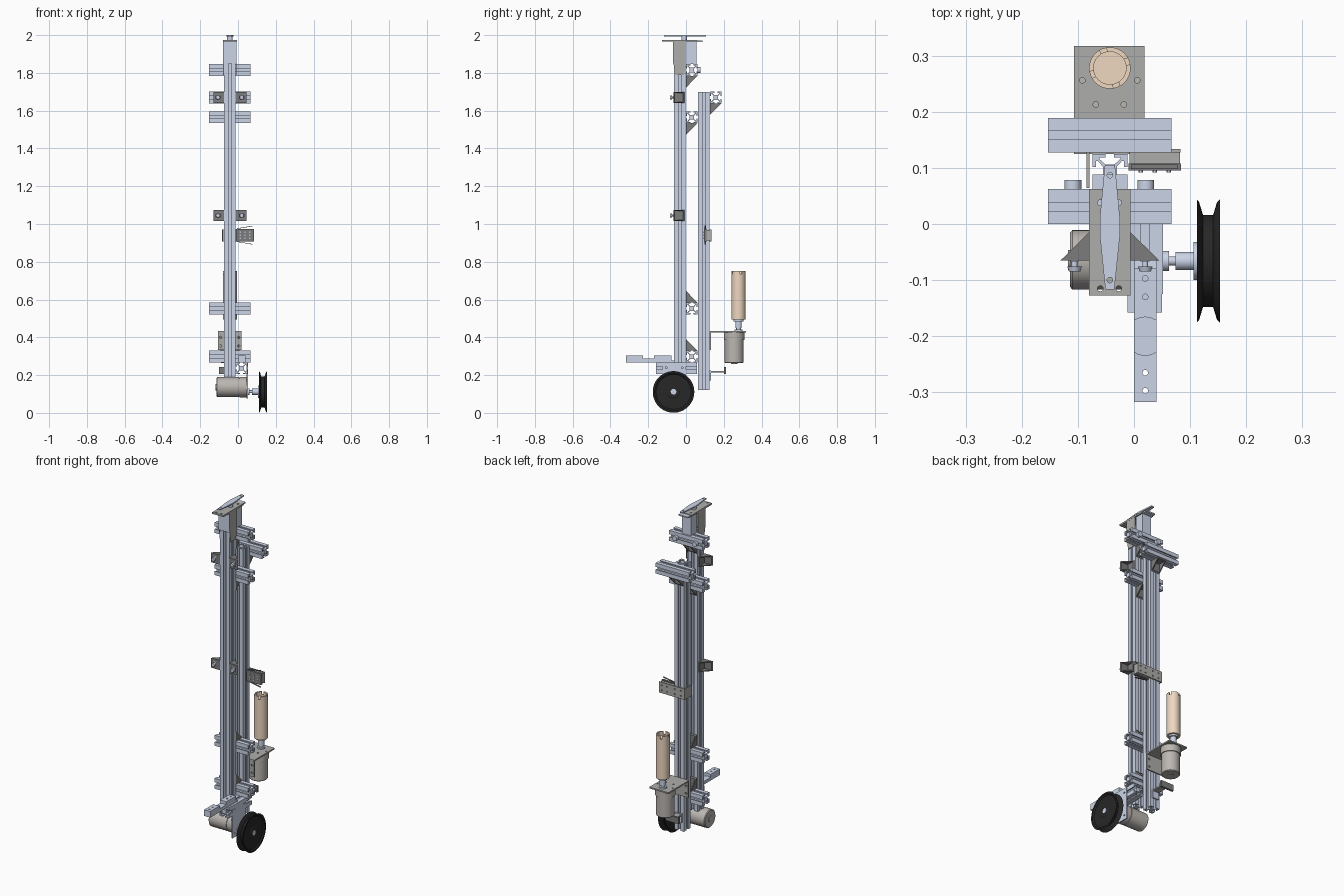
import bpy, bmesh
from math import cos, sin, pi, radians

if "Cube" in bpy.data.objects:
    bpy.data.objects.remove(bpy.data.objects["Cube"])

def material(name, r, g, b):
    m = bpy.data.materials.new(name)
    m.diffuse_color = (r, g, b, 1)
    m.use_nodes = True
    m.node_tree.nodes["Principled BSDF"].inputs["Base Color"].default_value = m.diffuse_color
    return m

BLUE = material("anodised_blue", .60, .66, .80)
TAN = material("copper_tan", .86, .68, .53)
BLACK = material("rubber_black", .02, .02, .02)
DARK = material("dark_grey", .20, .20, .20)
GREY = material("plate_grey", .42, .42, .41)
STEEL = material("motor_grey", .50, .47, .44)
CX = -.043   # centre line of the posts
S = .031     # half width of an extrusion

def make(name, bm, mat, smooth=False):
    bmesh.ops.recalc_face_normals(bm, faces=bm.faces)
    me = bpy.data.meshes.new(name)
    bm.to_mesh(me)
    bm.free()
    ob = bpy.data.objects.new(name, me)
    bpy.context.collection.objects.link(ob)
    me.materials.append(mat)
    if smooth:
        bpy.ops.object.select_all(action='DESELECT')
        ob.select_set(True)
        bpy.context.view_layer.objects.active = ob
        bpy.ops.object.shade_smooth_by_angle(angle=radians(30))
    return ob

def place(axis, u, v, t):
    return {'x': (t, u, v), 'y': (u, t, v), 'z': (u, v, t)}[axis]

def prism(name, pts, axis, t0, t1, mat, smooth=False):
    bm = bmesh.new()
    f = bm.faces.new([bm.verts.new(place(axis, u, v, t0)) for u, v in pts])
    ext = bmesh.ops.extrude_face_region(bm, geom=[f], use_keep_orig=True)
    for v in ext['geom']:
        if isinstance(v, bmesh.types.BMVert):
            v.co["xyz".index(axis)] = t1
    return make(name, bm, mat, smooth)

def box(name, x0, x1, y0, y1, z0, z1, mat):
    return prism(name, [(x0, y0), (x1, y0), (x1, y1), (x0, y1)], 'z', z0, z1, mat)

def lathe(name, axis, u, v, prof, mat, n=48):
    # prof: (position along axis, radius)
    bm = bmesh.new()
    rings = [[bm.verts.new(place(axis, u + r * cos(2 * pi * i / n), v + r * sin(2 * pi * i / n), t))
              for i in range(n)] for t, r in prof]
    for a, b in zip(rings, rings[1:]):
        for i in range(n):
            j = (i + 1) % n
            bm.faces.new((a[i], a[j], b[j], b[i]))
    bm.faces.new(rings[0])
    bm.faces.new(rings[-1])
    return make(name, bm, mat, True)

def cyl(name, axis, u, v, r, t0, t1, mat, n=32):
    return lathe(name, axis, u, v, [(t0, r), (t1, r)], mat, n)

def cut(ob, cutters):
    for c in cutters:
        m = ob.modifiers.new("cut", 'BOOLEAN')
        m.operation, m.object, m.solver = 'DIFFERENCE', c, 'EXACT'
    dg = bpy.context.evaluated_depsgraph_get()
    me = bpy.data.meshes.new_from_object(ob.evaluated_get(dg))
    ob.modifiers.clear()
    ob.data = me
    for c in cutters:
        bpy.data.objects.remove(c)

def drill(ob, axis, holes, r, t0, t1):
    cut(ob, [cyl("cutter", axis, u, v, r, t0, t1, DARK, 16) for u, v in holes])

def extrusion(name, axis, u, v, t0, t1):
    side = [(1, -.25), (.8, -.25), (.8, -.6), (.7, -.6), (.4, -.27), (.4, .27),
            (.7, .6), (.8, .6), (.8, .25), (1, .25), (1, 1)]
    pts = []
    for _ in range(4):
        pts += [(u + S * a, v + S * b) for a, b in side]
        side = [(-b, a) for a, b in side]
    return prism(name, pts, axis, t0, t1, BLUE)

def gusset(name, axis, c, half, corner, du, dv):
    # hollow corner bracket: two triangular cheeks and two legs
    u, v = corner
    tri = [(u, v), (u + du, v), (u, v + dv)]
    for k, t in enumerate((c - half, c + half - .005)):
        prism(f"{name}_cheek_{k}", tri, axis, t, t + .005, DARK)
    k = .1
    prism(name + "_leg_a", [(u, v), (u + du, v), (u + du * .9, v + dv * k), (u, v + dv * k)],
          axis, c - half, c + half, DARK)
    prism(name + "_leg_b", [(u, v), (u, v + dv), (u + du * k, v + dv * .9), (u + du * k, v)],
          axis, c - half, c + half, DARK)

# posts
extrusion("front_post", 'z', CX, -.033, .19, 1.85)
extrusion("rear_post", 'z', CX, .094, .12, 1.70)

# cross bars with their corner gussets
for i, (y, z, s) in enumerate([(.031, 1.815, -1), (.031, 1.565, -1), (.031, .553, 1),
                               (.031, .298, 1), (.158, 1.67, -1)]):
    extrusion(f"cross_bar_{i}", 'x', y, z, -.153, .067)
    gusset(f"bar_gusset_{i}", 'x', CX, .028, (y - S, z + s * S), .06, s * .062)
for x in (-.109, .021):
    cyl("cross_bar_bolt", 'y', x, 1.815, .015, .06, .078, BLUE)

# side brackets on the front post, with knobs
for z in (1.67, 1.045):
    for s in (-1, 1):
        x = CX + s * S
        gusset("side_gusset", 'z', z, .029, (x, -.065), s * .057, .056)
        kx = x + s * .032
        box("bracket_slot", kx - .008, kx + .008, -.0665, -.064, z - .016, z + .016, BLUE)
        lathe("bracket_knob", 'y', kx, z, [(-.06, .005), (-.076, .005), (-.076, .013), (-.085, .010)], BLUE, 20)

# head channel on top of the front post
box("head_front", -.078, -.008, -.070, -.065, 1.85, 1.967, BLUE)
for x in (-.079, -.011):
    prism("head_cheek", [(-.070, 1.967), (-.070, 1.88), (-.058, 1.79), (-.010, 1.79), (0, 1.84), (0, 1.967)],
          'x', x, x + .004, GREY)
box("head_rear_block", -.072, -.014, 0, .056, 1.848, 1.967, BLUE)
box("head_rear_tab", -.074, -.012, .056, .088, 1.964, 1.972, BLUE)
top = box("head_plate", -.080, -.006, -.127, .062, 1.965, 1.975, GREY)
drill(top, 'z', [(x, y) for x in (-.060, -.027) for y in (-.115, .038)], .005, 1.9, 2.1)
cyl("head_shaft", 'z', CX, -.01, .015, 1.974, 1.994, BLUE)
arm = prism("head_arm", [(CX - .008, -.117), (CX + .008, -.117), (CX + .018, -.02), (CX + .018, .01),
                         (CX + .009, .105), (CX - .009, .105), (CX - .018, .01), (CX - .018, -.02)],
            'z', 1.993, 2.0, BLUE)
drill(arm, 'z', [(CX, -.1), (CX, .087)], .005, 1.9, 2.1)

# foot beam and the stepped clamp bar on it
extrusion("foot_beam", 'y', .019, .237, -.158, .058)
bar = prism("clamp_bar", [(-.317, .268), (-.06, .268), (-.06, .276), (-.078, .278), (-.078, .305), (-.17, .305),
                          (-.17, .287), (-.228, .287), (-.228, .305), (-.317, .305)], 'x', 0, .04, BLUE)
drill(bar, 'z', [(.02, y) for y in (-.097, -.130, -.265, -.297)], .005, .2, .4)
saddle = cyl("cutter", 'z', .02, -.2, .034, .287, .4, BLUE)
cut(bar, [saddle])

# drive motor, mount plate and grooved wheel
MY = -.064
lathe("drive_motor", 'x', MY, .136, [(-.114, .048), (-.110, .053), (.004, .053), (.004, .050), (.008, .050),
                                     (.008, .054), (.046, .054)], STEEL)
cyl("motor_end_cap", 'x', MY, .136, .018, -.118, -.113, STEEL)
plate = box("drive_mount_plate", .046, .052, -.125, 0, .075, .268, BLUE)
drill(plate, 'x', [(y, z) for y in (-.105, -.02) for z in (.10, .24)], .005, 0, .1)
lathe("drive_coupling", 'x', -.066, .112, [(.05, .018), (.062, .018), (.062, .008), (.074, .008), (.074, .016),
                                           (.106, .016), (.106, .034), (.118, .034)], BLUE)
lathe("drive_wheel", 'x', -.066, .111, [(.118, .012), (.118, .092), (.112, .100), (.112, .110), (.116, .105),
      (.123, .082), (.141, .082), (.148, .105), (.153, .110), (.153, .100), (.147, .092), (.147, .035),
      (.150, .030), (.150, .012)], BLACK, 64)
cyl("wheel_axle", 'x', -.066, .112, .015, .11, .152, BLUE)

# rear motor on its angle bracket
shelf = box("rear_mount_shelf", -.107, .019, .125, .317, .426, .434, GREY)
drill(shelf, 'z', [(-.092, .256), (.006, .256), (-.068, .213), (-.018, .213)], .005, .4, .5)
back = box("rear_mount_back", -.107, .019, .125, .132, .333, .427, GREY)
drill(back, 'y', [(x, z) for x in (-.092, .004) for z in (.355, .40)], .006, .1, .2)
lathe("rear_motor", 'z', CX, .255, [(.264, .046), (.268, .050), (.385, .050), (.385, .055), (.426, .055)], STEEL)
cyl("rear_motor_cap", 'z', CX, .255, .018, .260, .265, STEEL)
lathe("spool_coupling", 'z', CX, .278, [(.43, .022), (.442, .022), (.442, .012), (.45, .012), (.45, .017),
                                        (.485, .017), (.485, .026), (.496, .026)], BLUE)

# winding spool with a notched rim
spool = lathe("winding_spool", 'z', CX, .278, [(.495, .037), (.752, .037), (.752, .029), (.728, .029)], TAN)
cutters = []
for k in range(4):
    a = radians(20 + 90 * k)
    d, w = (cos(a), sin(a)), (-sin(a) * .006, cos(a) * .006)
    p, q = [(CX + d[0] * r, .278 + d[1] * r) for r in (.022, .045)]
    cutters.append(prism("cutter", [(p[0] + w[0], p[1] + w[1]), (p[0] - w[0], p[1] - w[1]),
                                    (q[0] - w[0], q[1] - w[1]), (q[0] + w[0], q[1] + w[1])],
                         'z', .735, .8, TAN))
cut(spool, cutters)

# sensor carrier across the rear post
carrier = box("sensor_carrier", -.085, .083, .127, .134, .908, .972, GREY)
drill(carrier, 'y', [(x, z) for x in (-.06, -.02, .03, .065) for z in (.925, .955)], .004, .1, .2)
box("carrier_flange", -.085, -.079, .064, .13, .908, .972, GREY)
box("sensor_block", -.008, .082, .108, .127, .912, .968, GREY)
box("sensor_face", -.010, .084, .095, .108, .908, .974, DARK)
for x in (.012, .037, .062):
    for z in (.925, .941, .957):
        cyl("sensor_stud", 'y', x, z, .004, .092, .096, BLUE, 12)
for s in (-1, 1):
    z = .941 + s * .033
    prism("sensor_blade", [(-.005, z), (.078, z + s * .014), (.078, z + s * .017), (-.005, z + s * .003)],
          'y', .098, .106, DARK)

# end stop bracket low on the rear post
box("stop_tab", -.063, -.023, .125, .132, .172, .225, BLUE)
box("stop_arm", -.063, -.023, .125, .205, .214, .222, GREY)
box("stop_switch", -.100, -.015, .200, .212, .205, .242, DARK)
